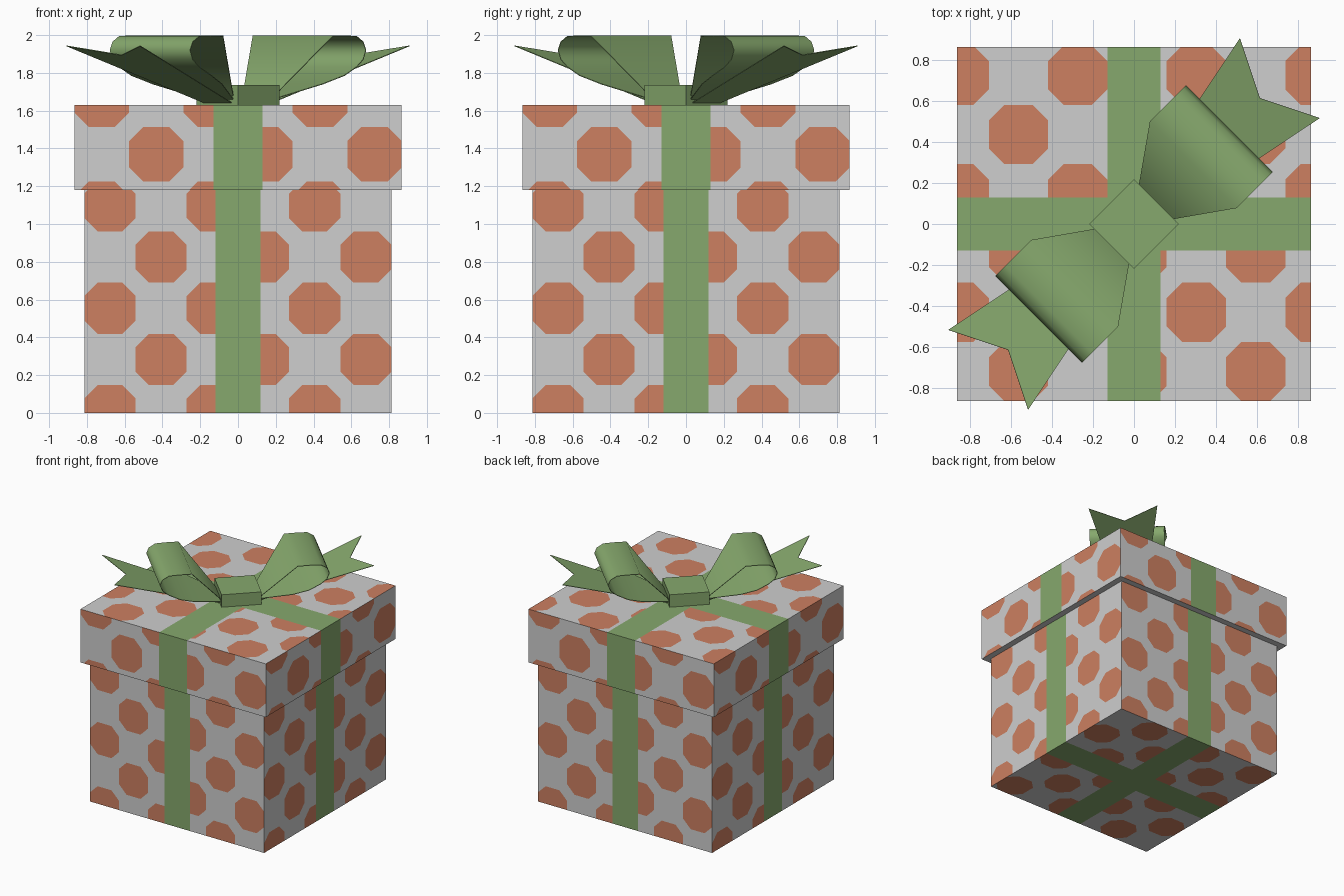
import bpy, bmesh, math
from mathutils import Matrix, Vector

if "Cube" in bpy.data.objects:
    bpy.data.objects.remove(bpy.data.objects["Cube"])


def material(name, rgb):
    m = bpy.data.materials.new(name)
    m.diffuse_color = (*rgb, 1)
    m.use_nodes = True
    m.node_tree.nodes["Principled BSDF"].inputs["Base Color"].default_value = m.diffuse_color
    return m


PAPER = material("white paper", (0.62, 0.62, 0.62))
DOTS = material("orange dots", (0.61, 0.215, 0.12))
RIBBON = material("green ribbon", (0.24, 0.395, 0.153))


def finish(name, bm, mats):
    me = bpy.data.meshes.new(name)
    bm.to_mesh(me)
    bm.free()
    for m in mats:
        me.materials.append(m)
    ob = bpy.data.objects.new(name, me)
    bpy.context.collection.objects.link(ob)
    return ob


def panel(target, mat, u, v, pitch, dot, w, cross=False):
    """Rectangle cut along a checkerboard of octagon dots and a ribbon, then placed by mat."""
    bm = bmesh.new()
    bm.faces.new([bm.verts.new((a, b, 0)) for a, b in
                  ((u[0], v[0]), (u[1], v[0]), (u[1], v[1]), (u[0], v[1]))])

    def cut(nx, ny, d):
        n = Vector((nx, ny, 0))
        bmesh.ops.bisect_plane(bm, geom=bm.verts[:] + bm.edges[:] + bm.faces[:],
                               dist=1e-5, plane_co=n * d / n.length_squared, plane_no=n)

    ou, ov = dot
    k = 0.74 * pitch
    for i in range(-8, 9):
        cut(1, 0, ou + (i + 0.5) * pitch)
        cut(0, 1, ov + (i + 0.5) * pitch)
        for s in (-k, k):
            cut(1, 1, ou + ov + 2 * i * pitch + s)
            cut(1, -1, ou - ov + 2 * i * pitch + s)
    for s in (-w, w):
        cut(1, 0, s)
        if cross:
            cut(0, 1, s)
    # colour by position: ribbon, dot or paper
    for f in bm.faces:
        c = f.calc_center_median()
        i, j = round((c.x - ou) / pitch), round((c.y - ov) / pitch)
        r = abs(c.x - ou - i * pitch) + abs(c.y - ov - j * pitch)
        if abs(c.x) < w or (cross and abs(c.y) < w):
            f.material_index = 2
        elif (i + j) % 2 == 0 and r < k:
            f.material_index = 1
    bm.transform(mat)
    tmp = bpy.data.meshes.new("tmp")
    bm.to_mesh(tmp)
    bm.free()
    target.from_mesh(tmp)
    bpy.data.meshes.remove(tmp)


def sides(bm, h, v, pitch, dot, w):
    for k in range(4):
        m = (Matrix.Rotation(k * math.pi / 2, 4, 'Z') @ Matrix.Translation((0, -h, 0))
             @ Matrix.Rotation(math.pi / 2, 4, 'X'))
        panel(bm, m, (-h, h), v, pitch, dot, w)


# box body with patterned sides and bottom
B, L, SEAM, TOP = 0.812, 0.865, 1.18, 1.63
bm = bmesh.new()
sides(bm, B, (0, SEAM), 0.271, (-0.678, 1.096), 0.12)
panel(bm, Matrix.Rotation(math.pi, 4, 'X'), (-B, B), (-B, B), 0.271, (-0.678, -0.678), 0.12, True)
finish("box_body", bm, (PAPER, DOTS, RIBBON))

# lid with patterned sides and top, plain underside
bm = bmesh.new()
sides(bm, L, (SEAM, TOP), 0.289, (-0.433, 1.369), 0.13)
panel(bm, Matrix.Translation((0, 0, TOP)), (-L, L), (-L, L), 0.29, (-0.565, 0.438), 0.13, True)
bm.faces.new([bm.verts.new((x * L, y * L, SEAM)) for x, y in ((-1, -1), (-1, 1), (1, 1), (1, -1))])
finish("lid", bm, (PAPER, DOTS, RIBBON))

# bow knot
bm = bmesh.new()
bmesh.ops.create_cube(bm, size=1, matrix=Matrix.Translation((0, 0, 1.6825))
                      @ Matrix.Rotation(math.pi / 4, 4, 'Z') @ Matrix.Diagonal((0.31, 0.31, 0.105, 1)))
finish("bow_knot", bm, (RIBBON,))


def sheet(name, rows, angle):
    """Thin strip from rows of points, in bow axes (along, across, up), turned by angle."""
    bm = bmesh.new()
    grid = [[bm.verts.new(p) for p in row] for row in rows]
    for a, b in zip(grid, grid[1:]):
        for i in range(len(a) - 1):
            bm.faces.new((a[i], b[i], b[i + 1], a[i + 1]))
    bmesh.ops.recalc_face_normals(bm, faces=bm.faces)
    bmesh.ops.solidify(bm, geom=bm.faces[:], thickness=0.004)
    bmesh.ops.recalc_face_normals(bm, faces=bm.faces)
    bm.transform(Matrix.Rotation(angle, 4, 'Z'))
    return finish(name, bm, (RIBBON,))


# loop profile (along, half width, up) and forked tail
LOOP = [(0.14, 0.11, 1.665), (0.41, 0.30, 1.997), (0.51, 0.30, 1.998), (0.59, 0.30, 1.995),
        (0.64, 0.30, 1.965), (0.66, 0.30, 1.92), (0.64, 0.30, 1.87), (0.59, 0.30, 1.83),
        (0.50, 0.30, 1.785), (0.38, 0.26, 1.74), (0.14, 0.11, 1.655)]
loop_rows = [[(s, -w, z), (s, w, z)] for s, w, z in LOOP]
tail_rows = [[(0.13, -0.10, 1.637), (0.13, 0, 1.637), (0.13, 0.10, 1.637)],
             [(1.008, -0.276, 1.945), (0.87, 0, 1.897), (1.008, 0.276, 1.945)]]

for side, angle in (("right", math.pi / 4), ("left", math.pi * 5 / 4)):
    loop = sheet("bow_loop_" + side, loop_rows, angle)
    sheet("bow_tail_" + side, tail_rows, angle)
    bpy.ops.object.select_all(action='DESELECT')
    loop.select_set(True)
    bpy.context.view_layer.objects.active = loop
    bpy.ops.object.shade_smooth_by_angle(angle=math.radians(60))
